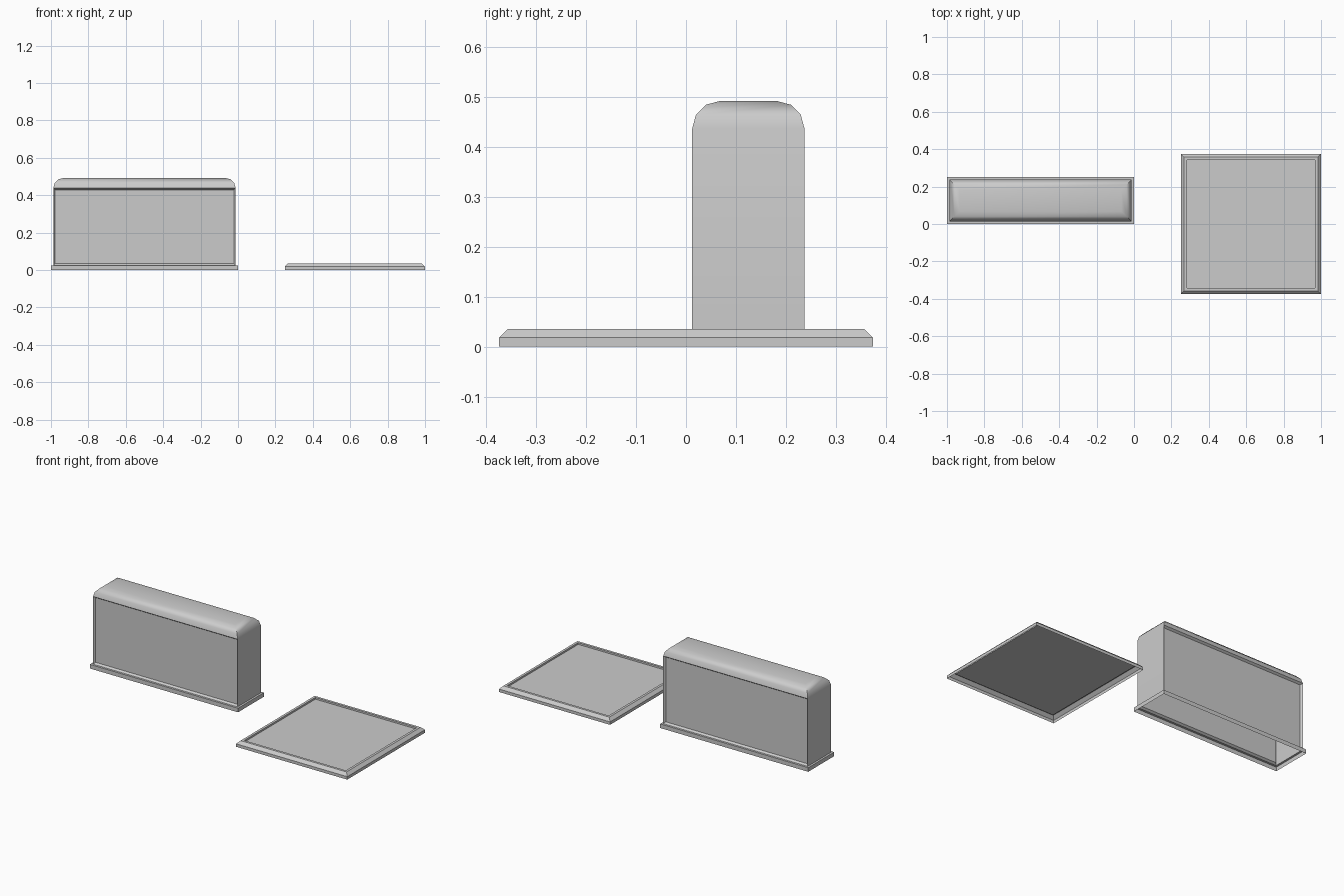
import bpy, bmesh, math

if "Cube" in bpy.data.objects:
    bpy.data.objects.remove(bpy.data.objects["Cube"])


def sheet(name, x0, x1, y0, y1, levels):
    """Open-bottomed shell lofted through rectangles given as (inset, z)."""
    bm = bmesh.new()
    rings, sides = [], []
    for d, z in levels:
        rings.append([bm.verts.new((x, y, z)) for x, y in (
            (x0 + d, y0 + d), (x1 - d, y0 + d), (x1 - d, y1 - d), (x0 + d, y1 - d))])
    for a, b in zip(rings, rings[1:]):
        sides.append([bm.faces.new((a[i], a[(i + 1) % 4], b[(i + 1) % 4], b[i]))
                      for i in range(4)])
    bm.faces.new(rings[-1])
    bm.normal_update()
    return bm, sides


def finish(bm, name):
    mesh = bpy.data.meshes.new(name)
    bm.to_mesh(mesh)
    bm.free()
    ob = bpy.data.objects.new(name, mesh)
    bpy.context.collection.objects.link(ob)
    bpy.ops.object.select_all(action='DESELECT')
    ob.select_set(True)
    bpy.context.view_layer.objects.active = ob
    bpy.ops.object.shade_smooth_by_angle(angle=math.radians(35))
    return ob


# Tall block: base skirt, upright walls, rounded top
R, E, TOP = 0.055, 0.0125, 0.4925
levels = [(0, 0), (0, 0.025), (E, 0.025)]
for k in range(4):
    a = math.radians(30 * k)
    levels.append((E + R * (1 - math.cos(a)), TOP - R + R * math.sin(a)))
bm, sides = sheet("tall_block", -1, 0, 0, 0.25, levels)
# Recessed panels on the two long walls
walls = sides[2]
bmesh.ops.inset_individual(bm, faces=[walls[0], walls[2]], thickness=E, depth=-E)
finish(bm, "tall_block")

# Flat plate: upright edge, chamfer, narrow rim and sunken centre
bm, _ = sheet("flat_plate", 0.25, 1, -0.375, 0.375,
              [(0, 0), (0, 0.018), (0.0175, 0.0355), (0.0325, 0.0355), (0.0325, 0.025)])
finish(bm, "flat_plate")
